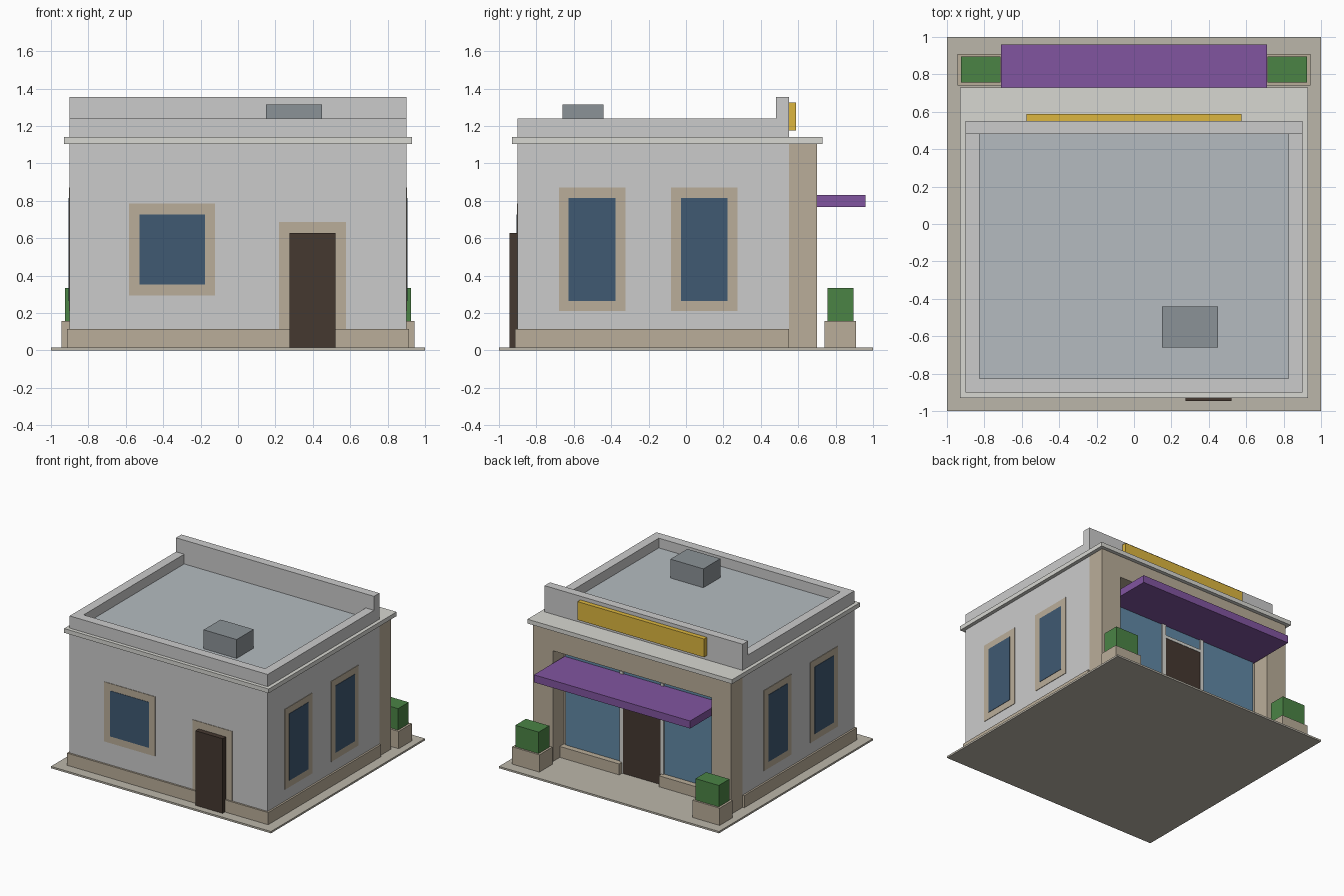
import bpy, bmesh

if "Cube" in bpy.data.objects:
    bpy.data.objects.remove(bpy.data.objects["Cube"])

COLORS = {
    "tan": (0.49, 0.42, 0.32, 1), "pale": (0.68, 0.68, 0.64, 1),
    "paving": (0.50, 0.47, 0.40, 1), "glass": (0.05, 0.10, 0.17, 1),
    "shop_glass": (0.12, 0.25, 0.38, 1), "wood": (0.06, 0.04, 0.03, 1),
    "purple": (0.22, 0.09, 0.35, 1), "gold": (0.72, 0.47, 0.05, 1),
    "green": (0.07, 0.23, 0.06, 1), "roof": (0.46, 0.50, 0.53, 1),
    "metal": (0.26, 0.29, 0.31, 1),
}
MATS = {}
for key, col in COLORS.items():
    MATS[key] = bpy.data.materials.new(key)
    MATS[key].diffuse_color = col


def finish(name, bm, mat):
    bmesh.ops.recalc_face_normals(bm, faces=bm.faces)
    me = bpy.data.meshes.new(name)
    bm.to_mesh(me)
    bm.free()
    ob = bpy.data.objects.new(name, me)
    bpy.context.collection.objects.link(ob)
    if mat:
        me.materials.append(MATS[mat])
    return ob


def box(name, x, y, z, mat=None):
    """Box from (min, max) pairs."""
    bm = bmesh.new()
    bmesh.ops.create_cube(bm, size=1)
    for v in bm.verts:
        v.co = [r[0] if c < 0 else r[1] for c, r in zip(v.co, (x, y, z))]
    return finish(name, bm, mat)


def extrude(name, pts, y, mat=None):
    """Extrude an (x, z) profile along y."""
    bm = bmesh.new()
    face = bm.faces.new([bm.verts.new((px, y[0], pz)) for px, pz in pts])
    geo = bmesh.ops.extrude_face_region(bm, geom=[face])["geom"]
    bmesh.ops.translate(bm, vec=(0, y[1] - y[0], 0),
                        verts=[g for g in geo if isinstance(g, bmesh.types.BMVert)])
    return finish(name, bm, mat)


def span(s, a, b):
    """Range mirrored to side s."""
    return (min(s * a, s * b), max(s * a, s * b))


# Ground, walls, base course
box("pavement", (-1, 1), (-1, 1), (0, 0.015), "paving")
box("walls", (-0.9, 0.9), (-0.9, 0.55), (0.015, 1.105))
box("front_plinth", (-0.915, 0.915), (-0.915, -0.9), (0.015, 0.115), "tan")
for s, side in ((1, "right"), (-1, "left")):
    box(side + "_plinth", span(s, 0.9, 0.915), (-0.9, 0.55), (0.015, 0.115), "tan")

# Cornice, roof and parapets
box("cornice", (-0.93, 0.93), (-0.93, 0.73), (1.105, 1.14), "pale")
box("roof", (-0.83, 0.83), (-0.83, 0.48), (1.14, 1.16), "roof")
box("front_parapet", (-0.9, 0.9), (-0.9, -0.825), (1.14, 1.24))
box("back_parapet", (-0.9, 0.9), (0.48, 0.55), (1.14, 1.355))
for s, side in ((1, "right"), (-1, "left")):
    box(side + "_parapet", span(s, 0.825, 0.9), (-0.825, 0.48), (1.14, 1.24))
box("roof_unit", (0.15, 0.45), (-0.66, -0.44), (1.16, 1.315), "metal")
box("sign_board", (-0.575, 0.575), (0.55, 0.587), (1.175, 1.325), "gold")

# Shopfront portal with recessed opening
extrude("portal", [(-0.9, 0.015), (-0.72, 0.015), (-0.72, 0.925), (0.72, 0.925),
                   (0.72, 0.015), (0.9, 0.015), (0.9, 1.105), (-0.9, 1.105)],
        (0.55, 0.70), "tan")
box("recess_back", (-0.72, 0.72), (0.55, 0.553), (0.015, 0.925), "tan")
box("awning", (-0.71, 0.71), (0.553, 0.96), (0.768, 0.83), "purple")
box("shop_door", (-0.17, 0.17), (0.553, 0.572), (0.015, 0.655), "wood")
box("door_head", (-0.17, 0.17), (0.553, 0.575), (0.655, 0.68), "pale")
box("transom_glass", (-0.17, 0.17), (0.553, 0.563), (0.68, 0.85), "shop_glass")
for s, side in ((1, "right"), (-1, "left")):
    box(side + "_sill", span(s, 0.18, 0.72), (0.553, 0.61), (0.015, 0.105), "tan")
    box(side + "_shop_glass", span(s, 0.2, 0.7), (0.553, 0.563), (0.105, 0.85), "shop_glass")
    box(side + "_mullion", span(s, 0.17, 0.2), (0.553, 0.575), (0.015, 0.85), "pale")
    # Planters beside the entrance
    box(side + "_planter", span(s, 0.695, 0.943), (0.74, 0.91), (0.015, 0.157), "tan")
    box(side + "_shrub", span(s, 0.713, 0.925), (0.757, 0.895), (0.157, 0.333), "green")
    # Side windows
    for i, yc in enumerate((-0.502, 0.098)):
        box(f"{side}_window_frame_{i}", span(s, 0.9, 0.904), (yc - 0.178, yc + 0.178),
            (0.21, 0.87), "tan")
        box(f"{side}_window_glass_{i}", span(s, 0.9, 0.907), (yc - 0.125, yc + 0.125),
            (0.265, 0.815), "glass")

# Front window and door
box("front_window_frame", (-0.583, -0.122), (-0.904, -0.9), (0.295, 0.785), "tan")
box("front_window_glass", (-0.527, -0.176), (-0.907, -0.9), (0.352, 0.727), "glass")
box("front_door_frame", (0.22, 0.578), (-0.904, -0.9), (0.015, 0.688), "tan")
box("front_door", (0.275, 0.522), (-0.945, -0.9), (0.015, 0.628), "wood")

for m in bpy.data.materials:
    if m.users and not m.is_grease_pencil:
        m.use_nodes = True
        m.node_tree.nodes["Principled BSDF"].inputs["Base Color"].default_value = m.diffuse_color
